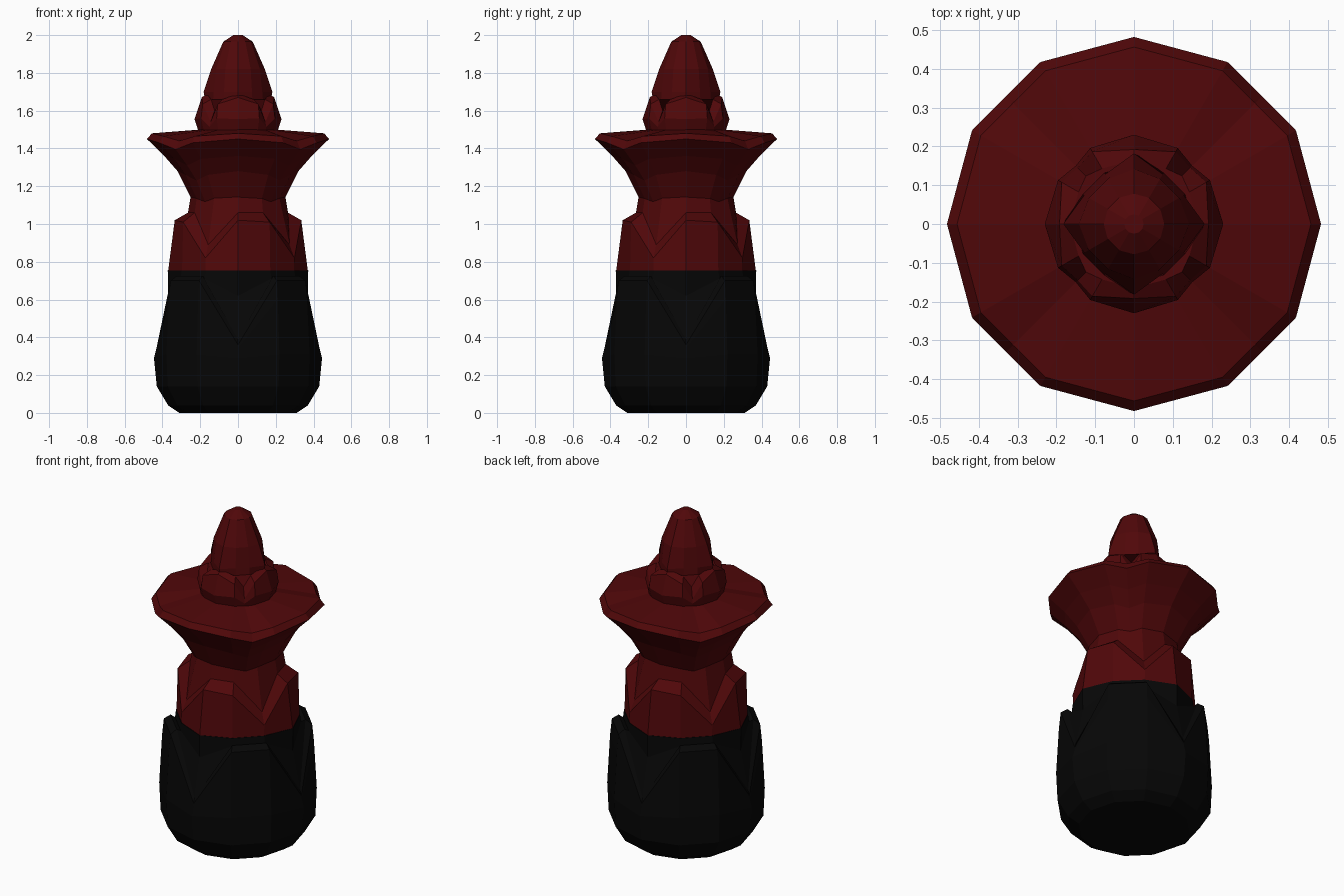
import bpy, bmesh, math

cube = bpy.data.objects.get("Cube")
if cube:
    bpy.data.objects.remove(cube, do_unlink=True)


def make_material(name, colour):
    mat = bpy.data.materials.new(name)
    mat.use_nodes = True
    mat.diffuse_color = colour
    bsdf = mat.node_tree.nodes["Principled BSDF"]
    bsdf.inputs["Base Color"].default_value = colour
    bsdf.inputs["Roughness"].default_value = 0.8
    return mat


def quarter_loft(name, corners, rings, mat):
    """Loft rings around z with four equal quarters. corners gives the angles
    in one quarter; each ring holds one (radius, z) for all corners, or one each."""
    bm = bmesh.new()
    count = 4 * len(corners)
    loops = []
    for ring in rings:
        loop = []
        for k in range(count):
            quarter, i = divmod(k, len(corners))
            r, z = ring[i % len(ring)]
            a = math.radians(90 * quarter + corners[i])
            loop.append(bm.verts.new((r * math.cos(a), r * math.sin(a), z)))
        loops.append(loop)
    for low, high in zip(loops, loops[1:]):
        for k in range(count):
            n = (k + 1) % count
            bm.faces.new((low[k], low[n], high[n], high[k]))
    bm.faces.new(loops[0][::-1])
    bm.faces.new(loops[-1])
    mesh = bpy.data.meshes.new(name)
    bm.to_mesh(mesh)
    bm.free()
    mesh.materials.append(mat)
    obj = bpy.data.objects.new(name, mesh)
    bpy.context.collection.objects.link(obj)
    return obj


red = make_material("dark red", (0.08, 0.0022, 0.0028, 1))
black = make_material("soot black", (0.002, 0.002, 0.002, 1))
EVEN = (0, 30, 60)
RIDGED = (0, 30, 45, 60)

# Rounded foot with four diagonal lobes and deep notches between them
quarter_loft("base", EVEN, [
    [(0.31, 0.0)],
    [(0.37, 0.04)],
    [(0.43, 0.14)],
    [(0.445, 0.29), (0.438, 0.31), (0.438, 0.31)],
    [(0.43, 0.34), (0.422, 0.6), (0.422, 0.6)],
    [(0.428, 0.36), (0.412, 0.70), (0.412, 0.70)],
    [(0.42, 0.39), (0.375, 0.725), (0.375, 0.725)],
    [(0.37, 0.62), (0.35, 0.71), (0.35, 0.71)],
    [(0.372, 0.755), (0.345, 0.755), (0.345, 0.755)],
], black)

# Waist with four lobes turned against those of the base
quarter_loft("body", EVEN, [
    [(0.37, 0.75), (0.342, 0.75), (0.342, 0.75)],
    [(0.335, 1.02), (0.335, 1.01), (0.345, 0.82)],
    [(0.265, 1.06), (0.265, 1.06), (0.315, 0.89)],
    [(0.25, 1.15)],
], red)

# Flared neck and wide brim, drooping to a point on each diagonal
quarter_loft("brim", RIDGED, [
    [(0.25, 1.14), (0.25, 1.13), (0.242, 1.11), (0.25, 1.13)],
    [(0.32, 1.28), (0.32, 1.26), (0.31, 1.23), (0.32, 1.26)],
    [(0.39, 1.36), (0.39, 1.345), (0.38, 1.31), (0.39, 1.345)],
    [(0.482, 1.45), (0.482, 1.43), (0.466, 1.395), (0.482, 1.43)],
    [(0.456, 1.48), (0.456, 1.465), (0.441, 1.44), (0.456, 1.465)],
    [(0.2, 1.5)],
], red)

# Lower tier of the crown: four pointed petals with notches on the diagonals
quarter_loft("crown_collar", RIDGED, [
    [(0.205, 1.48)],
    [(0.23, 1.555), (0.226, 1.56), (0.212, 1.515), (0.226, 1.56)],
    [(0.192, 1.67), (0.215, 1.635), (0.205, 1.54), (0.215, 1.635)],
    [(0.165, 1.69), (0.165, 1.66), (0.175, 1.6), (0.165, 1.66)],
], red)

# Tapering upper crown, widest toward the petals
quarter_loft("crown_tip", EVEN, [
    [(0.16, 1.58)],
    [(0.182, 1.7), (0.148, 1.7), (0.148, 1.7)],
    [(0.142, 1.82), (0.134, 1.82), (0.134, 1.82)],
    [(0.078, 1.965)],
    [(0.025, 2.0)],
], red)
